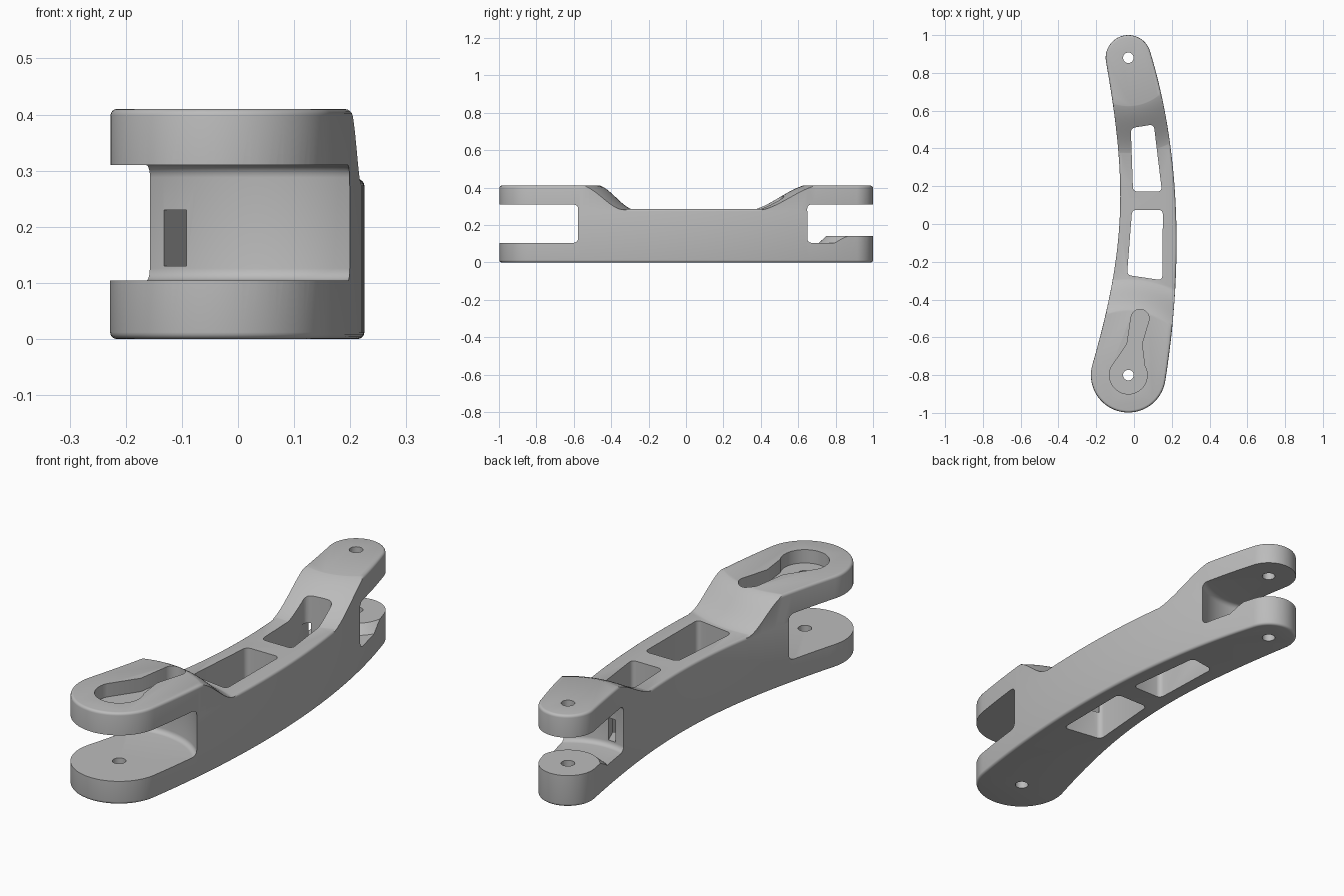
import bpy, bmesh, math
from mathutils import Vector, Matrix
from mathutils.geometry import interpolate_bezier

cube = bpy.data.objects.get("Cube")
if cube:
    bpy.data.objects.remove(cube, do_unlink=True)

FRONT, REAR = (-0.03, -0.8), (-0.03, 0.88)   # pivot centres
HEIGHT, WAIST = 0.41, 0.285

grey = bpy.data.materials.new("plain grey")
grey.use_nodes = True
grey.diffuse_color = (0.5, 0.5, 0.5, 1)
grey.node_tree.nodes["Principled BSDF"].inputs["Base Color"].default_value = (0.5, 0.5, 0.5, 1)


def finish(name, bm):
    bmesh.ops.recalc_face_normals(bm, faces=bm.faces)
    mesh = bpy.data.meshes.new(name)
    bm.to_mesh(mesh)
    bm.free()
    mesh.materials.append(grey)
    obj = bpy.data.objects.new(name, mesh)
    bpy.context.collection.objects.link(obj)
    return obj


def arc(centre, r, a0, a1, steps):
    angles = [math.radians(a0 + (a1 - a0) * i / steps) for i in range(steps + 1)]
    return [(centre[0] + r * math.cos(a), centre[1] + r * math.sin(a)) for a in angles]


def prism(name, points, z0, z1, rim=0, corner=0):
    """Upright extrusion with optional rounded rims or rounded upright corners."""
    bm = bmesh.new()
    face = bm.faces.new([bm.verts.new((x, y, z0)) for x, y in points])
    new = bmesh.ops.extrude_face_region(bm, geom=[face])["geom"]
    bmesh.ops.translate(bm, vec=(0, 0, z1 - z0),
                        verts=[g for g in new if isinstance(g, bmesh.types.BMVert)])
    upright = [e for e in bm.edges if abs(e.verts[0].co.z - e.verts[1].co.z) > 0.001]
    edges = upright if corner else [e for e in bm.edges if e not in upright] if rim else []
    if edges:
        bmesh.ops.bevel(bm, geom=edges, offset=corner or rim, segments=4,
                        profile=0.5, affect='EDGES')
    return finish(name, bm)


def lathe(name, profile, centre, steps=96):
    """Turned solid from (radius, height) points that start and end on the axis."""
    bm = bmesh.new()
    verts = [bm.verts.new((r, 0, z)) for r, z in profile]
    edges = [bm.edges.new(pair) for pair in zip(verts, verts[1:])]
    bmesh.ops.spin(bm, geom=verts + edges, cent=(0, 0, 0), axis=(0, 0, 1),
                   angle=math.tau, steps=steps, use_merge=False)
    bmesh.ops.remove_doubles(bm, verts=bm.verts, dist=0.0001)
    bmesh.ops.translate(bm, vec=(*centre, 0), verts=bm.verts)
    return finish(name, bm)


def combine(target, tool, operation):
    mod = target.modifiers.new(operation, 'BOOLEAN')
    mod.operation, mod.object, mod.solver = operation, tool, 'EXACT'
    bpy.context.view_layer.objects.active = target
    bpy.ops.object.modifier_apply(modifier=mod.name)
    bpy.data.objects.remove(tool, do_unlink=True)


def side(p0, a0, p1, a1, reach):
    """Curve between two points, leaving and arriving at the given headings."""
    h0, h1 = (Vector((math.cos(math.radians(a)), math.sin(math.radians(a)))) for a in (a0, a1))
    p0, p1 = Vector(p0), Vector(p1)
    return [tuple(p) for p in interpolate_bezier(p0, p0 + h0 * reach, p1 - h1 * reach, p1, 40)]


# Curved plan of the arm
front_end = arc(FRONT, 0.198, 164, 351, 40)
rear_end = arc(REAR, 0.12, 17, 190, 36)
right_edge = side(front_end[-1], 81, rear_end[0], 107, 0.58)
left_edge = side(rear_end[-1], 280, front_end[0], 254, 0.65)
plan = front_end + right_edge[1:-1] + rear_end + left_edge[1:-1]

# Low waist running the full length
arm = prism("fork_arm", plan, 0, WAIST, rim=0.012)

# Raised ends that flare down to the waist around each pivot
inner_plan = [(x * 0.998, y * 0.9995) for x, y in plan]
for centre, r_top, r_low in ((FRONT, 0.32, 0.53), (REAR, 0.24, 0.52)):
    raised = prism("raised_end", inner_plan, 0.05, HEIGHT, rim=0.012)
    flare = [(0, 0.02), (r_low, 0.02)]
    for i in range(17):
        t = i / 16
        ease = (t + t * t * (3 - 2 * t)) / 2 if centre == REAR else t * t * (3 - 2 * t)
        flare.append((r_low + (r_top - r_low) * t, 0.281 + 0.133 * ease))
    combine(raised, lathe("flare", flare + [(0, 0.43)], centre), 'INTERSECT')
    combine(arm, raised, 'UNION')

# Fork slots, turned about each pivot with rounded inner corners
F = 0.022


def slot_profile(start, r, z0, z1):
    low = arc((r - F, z0 + F), F, -90, 0, 5)
    high = arc((r - F, z1 - F), F, 0, 90, 5)
    return start + low + high + [(0, z1)]


combine(arm, lathe("front_slot", slot_profile([(0, 0.104)], 0.32, 0.104, 0.31), FRONT),
        'DIFFERENCE')
boss = [(0, 0.14), (0.13, 0.14), (0.17, 0.104)]
combine(arm, lathe("rear_slot", slot_profile(boss, 0.295, 0.104, 0.31), REAR), 'DIFFERENCE')

# Two through windows
windows = (
    [(-0.037, -0.27), (0.15, -0.298), (0.153, 0.075), (-0.01, 0.075)],
    [(-0.005, 0.172), (0.148, 0.172), (0.105, 0.527), (-0.017, 0.508)],
)
for corners in windows:
    combine(arm, prism("window", corners, -0.1, 0.5, corner=0.022), 'DIFFERENCE')

# Keyhole recess in the upper front lug
keyhole = (arc(FRONT, 0.1, 155, 390, 40) + [(0.042, -0.635)]
           + arc((0.032, -0.5), 0.048, -13, 167, 20) + [(-0.037, -0.635)])
combine(arm, prism("keyhole", keyhole, 0.35, 0.5), 'DIFFERENCE')

# Pivot holes
for centre in (FRONT, REAR):
    combine(arm, prism("pivot_hole", arc(centre, 0.028, 0, 348.75, 31), -0.1, 0.6), 'DIFFERENCE')

# Narrow passages from the slots into the windows
for (x0, y0), (x1, y1) in (((-0.13, -0.53), (0, -0.25)), ((-0.065, 0.64), (0.005, 0.47))):
    w = 0.0175
    strip = [(x0 - w, y0), (x0 + w, y0), (x1 + w, y1), (x1 - w, y1)]
    combine(arm, prism("passage", strip, 0.13, 0.23), 'DIFFERENCE')

# Smooth rounded surfaces, keep sharp edges
bpy.ops.object.select_all(action='DESELECT')
arm.select_set(True)
bpy.context.view_layer.objects.active = arm
bpy.ops.object.shade_smooth_by_angle(angle=math.radians(32))
